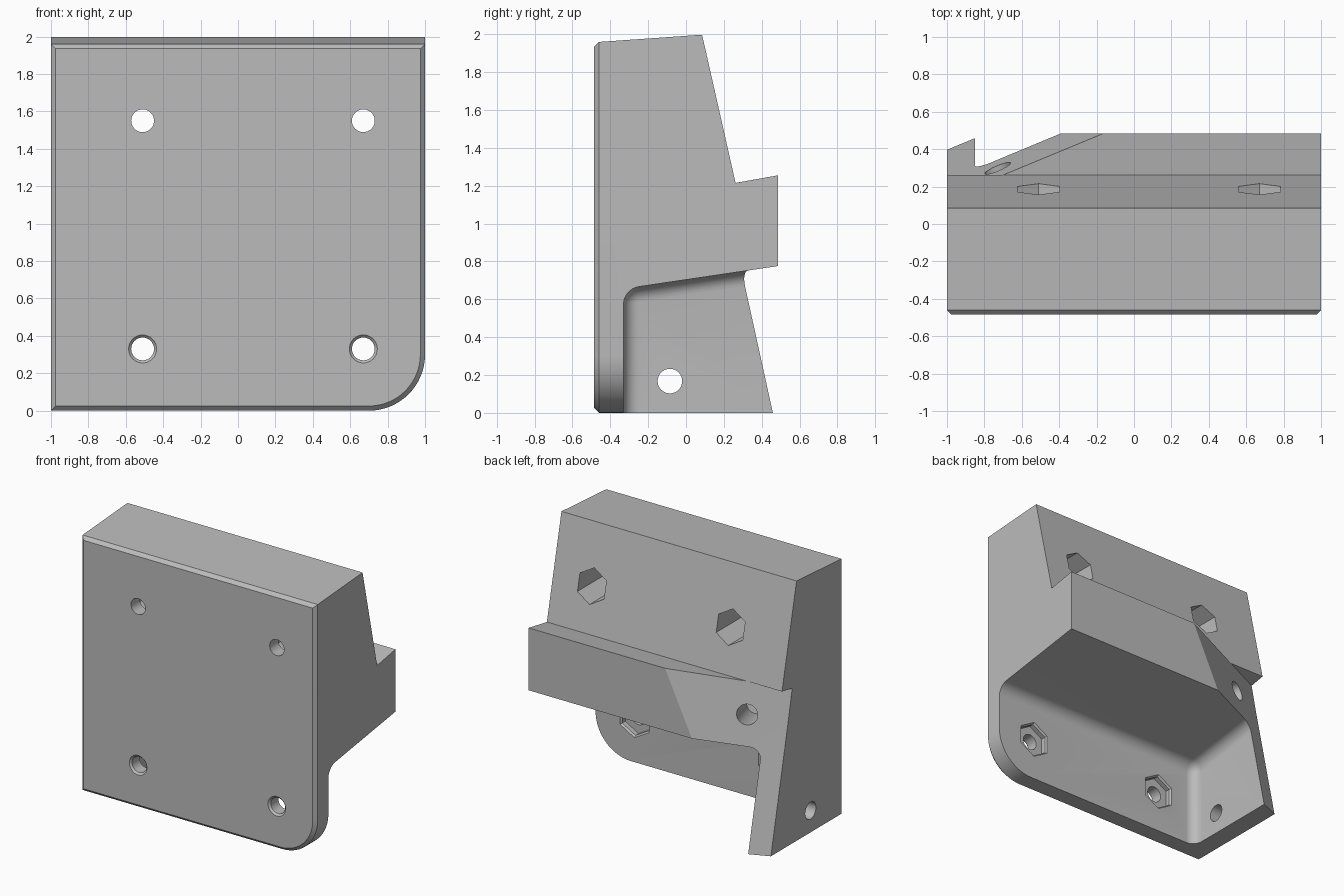
import bpy, bmesh, math
from mathutils import Vector, Matrix

cube = bpy.data.objects.get("Cube")
if cube:
    bpy.data.objects.remove(cube, do_unlink=True)

grey = bpy.data.materials.new("plain grey")
grey.use_nodes = True
COLOUR = (0.5, 0.5, 0.5, 1)
grey.diffuse_color = COLOUR
grey.node_tree.nodes["Principled BSDF"].inputs["Base Color"].default_value = COLOUR


def make_object(name, bm):
    bmesh.ops.recalc_face_normals(bm, faces=bm.faces)
    mesh = bpy.data.meshes.new(name)
    bm.to_mesh(mesh)
    bm.free()
    obj = bpy.data.objects.new(name, mesh)
    bpy.context.collection.objects.link(obj)
    mesh.materials.append(grey)
    return obj


def prism(points, shift):
    """Extrude a flat outline along a vector."""
    bm = bmesh.new()
    face = bm.faces.new([bm.verts.new(p) for p in points])
    out = bmesh.ops.extrude_face_region(bm, geom=[face])["geom"]
    bmesh.ops.translate(bm, vec=shift, verts=[v for v in out if isinstance(v, bmesh.types.BMVert)])
    bmesh.ops.recalc_face_normals(bm, faces=bm.faces)
    return bm


def hull(points):
    bm = bmesh.new()
    bmesh.ops.convex_hull(bm, input=[bm.verts.new(p) for p in points])
    bmesh.ops.dissolve_limit(bm, angle_limit=0.01, verts=bm.verts, edges=bm.edges)
    return bm


def rod(start, end, r1, r2, sides):
    """Cylinder, cone or hexagon between two points."""
    start, end = Vector(start), Vector(end)
    axis = end - start
    turn = axis.to_track_quat('Z', 'Y').to_matrix().to_4x4()
    bm = bmesh.new()
    bmesh.ops.create_cone(bm, cap_ends=True, segments=sides, radius1=r1, radius2=r2,
                          depth=axis.length, matrix=Matrix.Translation((start + end) / 2) @ turn)
    return bm


def boolean(target, bm, operation='DIFFERENCE'):
    cutter = make_object("cutter", bm)
    cutter.hide_render = True
    mod = target.modifiers.new("cut", 'BOOLEAN')
    mod.operation, mod.solver, mod.object = operation, 'EXACT', cutter
    bpy.context.view_layer.objects.active = target
    bpy.ops.object.modifier_apply(modifier=mod.name)
    bpy.data.objects.remove(cutter, do_unlink=True)


# Front outline with one rounded lower corner and a chamfered front rim
FRONT, BACK, PLATE = -0.485, 0.485, -0.33
arc = [(0.7 + 0.3 * math.sin(a), 0.3 - 0.3 * math.cos(a))
       for a in (math.radians(90 * i / 16) for i in range(17))]
outline = [(-1, 0)] + arc + [(1, 2.2), (-1, 2.2)]
bm = prism([(x, FRONT, z) for x, z in outline], (0, 1.2, 0))
rim = [e for e in bm.edges if all(v.co.y < FRONT + 0.01 for v in e.verts)]
bmesh.ops.bevel(bm, geom=rim, offset=0.025, segments=1, affect='EDGES', clamp_overlap=False)
bracket = make_object("mounting_bracket", bm)

# Stepped side profile
side = [(-0.7, -0.3), (-0.7, 1.72), (-0.46, 1.96), (0.085, 1.998), (0.262, 1.215), (BACK, 1.255), (BACK, -0.3)]
boolean(bracket, prism([(-1.3, y, z) for y, z in side], (2.6, 0, 0)), 'INTERSECT')

# Lower pocket with filleted inner edges, leaving the side wall and front plate
WALL = -0.85


def roof(y):
    return 0.655 + 0.148 * (y - PLATE)


bm = prism([(WALL, PLATE, -0.3), (WALL, PLATE, roof(PLATE)), (WALL, 0.8, roof(0.8)), (WALL, 0.8, -0.3)], (2.2, 0, 0))


def inner(v):
    return (v.co.x < WALL + 0.01) + (v.co.y < PLATE + 0.01) + (v.co.z > 0.5)


corner = next(v for v in bm.verts if inner(v) == 3)
bmesh.ops.bevel(bm, geom=list(corner.link_edges), offset=0.08, segments=8, profile=0.5, affect='EDGES')
boolean(bracket, bm)


# Slanted cut across the back, stopping under the ledge plane
def slant(x, z):
    return 0.465 + 0.43 * (x - WALL) - 0.22 * z


points = []
for x in (-1.2, 0.3):
    top = (1.168 + 0.18 * slant(x, 0)) / (1 + 0.18 * 0.22)
    points += [(x, slant(x, -0.3), -0.3), (x, slant(x, top), top),
               (x, 1, -0.3), (x, 1, 1.168 + 0.18)]
boolean(bracket, hull(points))

# Fine chamfer on the long outer edges
bm = bmesh.new()
bm.from_mesh(bracket.data)
bmesh.ops.remove_doubles(bm, verts=bm.verts, dist=0.0005)
bmesh.ops.dissolve_limit(bm, angle_limit=0.01, verts=bm.verts, edges=bm.edges)
sharp = [e for e in bm.edges if e.is_manifold and e.is_convex and e.calc_length() > 0.12
         and e.calc_face_angle() > math.radians(50) and min(v.co.y for v in e.verts) > PLATE + 0.1]
bmesh.ops.bevel(bm, geom=sharp, offset=0.008, segments=1, affect='EDGES', clamp_overlap=True)
bm.to_mesh(bracket.data)
bm.free()

# Screw holes and hexagonal nut pockets
for x in (-0.51, 0.67):
    for z in (0.33, 1.55):
        boolean(bracket, rod((x, -0.7, z), (x, 0.1, z), 0.061, 0.061, 32))
        boolean(bracket, rod((x, PLATE - 0.05, z), (x, 0.6, z), 0.13, 0.13, 6))
    boolean(bracket, rod((x, FRONT - 0.02, 0.33), (x, FRONT + 0.016, 0.33), 0.095, 0.059, 32))
    boolean(bracket, rod((x, PLATE - 0.016, 0.33), (x, PLATE + 0.02, 0.33), 0.128, 0.16, 6))

# Cross hole in the side wall and blind hole in the slanted face
boolean(bracket, rod((-1.2, -0.085, 0.168), (-0.7, -0.085, 0.168), 0.065, 0.065, 32))
normal = Vector((-0.43, 1, 0.22)).normalized()
mouth = Vector((-0.73, slant(-0.73, 0.98), 0.98))
boolean(bracket, rod(mouth + normal * 0.1, mouth - normal * 0.35, 0.075, 0.075, 32))

bpy.ops.object.select_all(action='DESELECT')
bracket.select_set(True)
bpy.context.view_layer.objects.active = bracket
bpy.ops.object.shade_smooth_by_angle(angle=math.radians(25))
